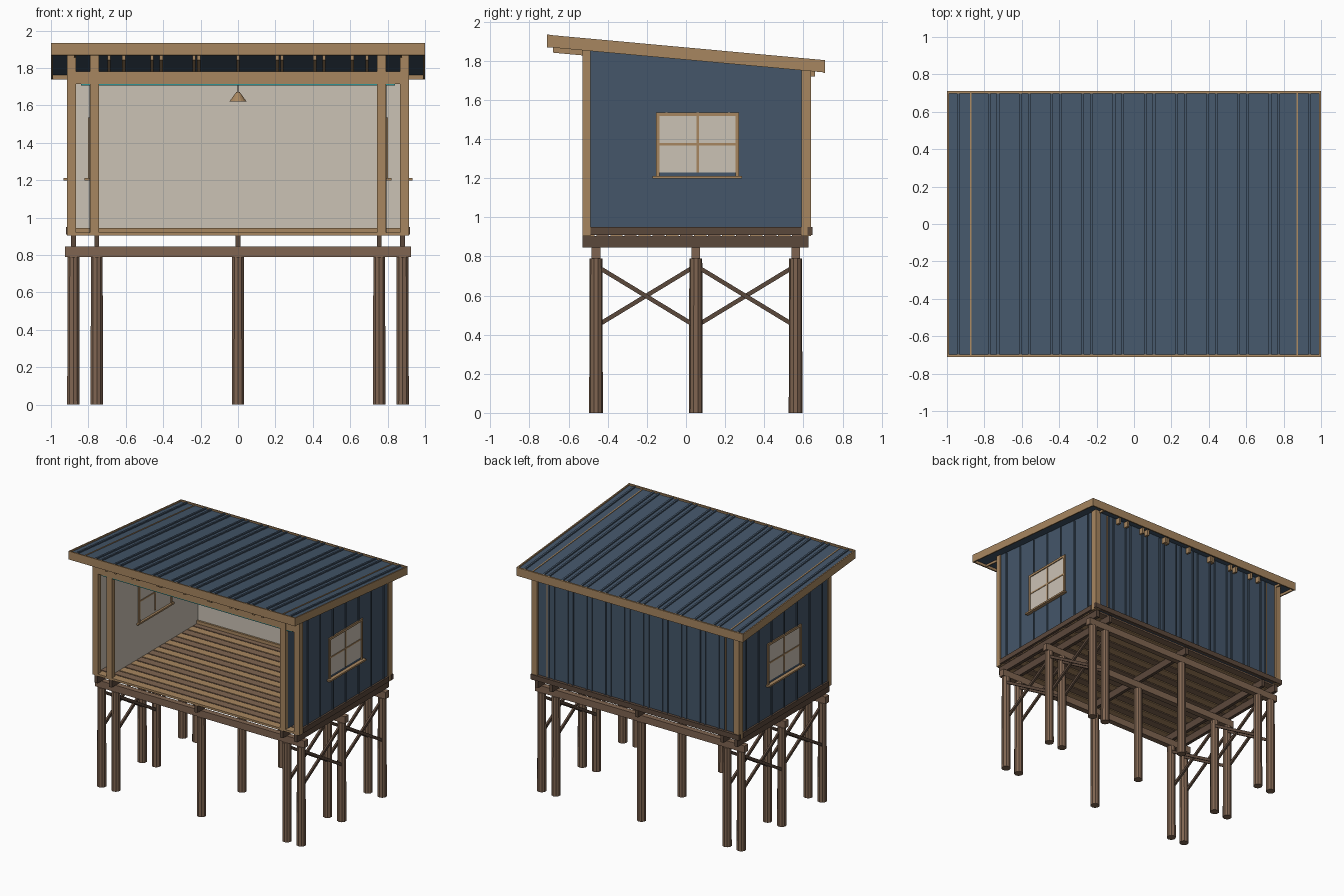
import bpy, bmesh, math
from mathutils import Vector

if "Cube" in bpy.data.objects:
    bpy.data.objects.remove(bpy.data.objects["Cube"])


def material(name, rgb):
    m = bpy.data.materials.new(name)
    m.diffuse_color = (*rgb, 1)
    m.use_nodes = True
    m.node_tree.nodes["Principled BSDF"].inputs["Base Color"].default_value = m.diffuse_color
    return m


TAN = material("tan timber", (0.39, 0.24, 0.115))
BLUE = material("slate blue metal", (0.058, 0.093, 0.142))
CREAM = material("cream lining", (0.60, 0.54, 0.46))
BROWN = material("post brown", (0.215, 0.13, 0.083))
DARK = material("dark joist brown", (0.105, 0.065, 0.044))
TEAL = material("teal light", (0.03, 0.30, 0.30))


def roof_z(y):
    """Height of the roof's top line."""
    return 1.867 - 0.0915 * y


def finish(name, bm, *mats):
    bmesh.ops.recalc_face_normals(bm, faces=bm.faces)
    me = bpy.data.meshes.new(name)
    bm.to_mesh(me)
    bm.free()
    for m in mats:
        me.materials.append(m)
    ob = bpy.data.objects.new(name, me)
    bpy.context.collection.objects.link(ob)
    return ob


def add_prism(bm, pts, x0, x1):
    """Extrude a (y, z) outline from x0 to x1."""
    a = [bm.verts.new((x0, y, z)) for y, z in pts]
    b = [bm.verts.new((x1, y, z)) for y, z in pts]
    n = len(pts)
    bm.faces.new(a)
    bm.faces.new(b[::-1])
    for i in range(n):
        j = (i + 1) % n
        bm.faces.new((a[i], b[i], b[j], a[j]))


def rect(y0, y1, z0, z1):
    return [(y0, z0), (y1, z0), (y1, z1), (y0, z1)]


def sloped(y0, y1, low, high):
    """Outline of a strip that follows the roof slope."""
    return [(y0, roof_z(y0) + low), (y1, roof_z(y1) + low),
            (y1, roof_z(y1) + high), (y0, roof_z(y0) + high)]


def prisms(name, mat, items):
    bm = bmesh.new()
    for pts, x0, x1 in items:
        add_prism(bm, pts, x0, x1)
    return finish(name, bm, mat)


def bar(y0, z0, y1, z1, w):
    """Outline of a straight diagonal bar."""
    d = Vector((y1 - y0, z1 - z0)).normalized() * w / 2
    return [(y0 - d.y, z0 + d.x), (y1 - d.y, z1 + d.x),
            (y1 + d.y, z1 - d.x), (y0 + d.y, z0 - d.x)]


POST_X = (-0.88, -0.755, 0, 0.755, 0.88)
POST_Y = (-0.46, 0.05, 0.56)

# Round stilts
bm = bmesh.new()
for x in POST_X:
    for y in POST_Y:
        r = bmesh.ops.create_cone(bm, cap_ends=True, segments=10, radius1=0.035,
                                  radius2=0.033, depth=0.79)
        bmesh.ops.translate(bm, verts=r["verts"], vec=(x, y, 0.395))
finish("stilts", bm, BROWN)

# Bearers on the stilts, then joists across them
prisms("bearers", BROWN, [(rect(y - 0.022, y + 0.022, 0.79, 0.845), -0.925, 0.925) for y in POST_Y])
prisms("joists", DARK, [(rect(-0.53, 0.625, 0.845, 0.903), x - 0.013, x + 0.013) for x in POST_X])

# Cross braces between the end stilts
braces = []
for x in POST_X:
    if x:
        for ya, yb in zip(POST_Y, POST_Y[1:]):
            braces.append((bar(ya + 0.02, 0.455, yb - 0.02, 0.74, 0.022), x - 0.018, x - 0.002))
            braces.append((bar(ya + 0.02, 0.74, yb - 0.02, 0.455, 0.022), x + 0.002, x + 0.018))
prisms("cross_braces", DARK, braces)

# Floor planks in alternating tones
planks = [(rect(-0.53 + i * 0.0715, -0.53 + i * 0.0715 + 0.062, 0.903, 0.92), -0.9, 0.9)
          for i in range(16)]
prisms("floor_planks_light", TAN, planks[::2])
prisms("floor_planks_dark", BROWN, planks[1::2])

# Side walls: outer and inner pair on each end, lined cream inside
for label, xo in (("outer", 0.905), ("inner", 0.793)):
    for side, s in (("left", -1), ("right", 1)):
        bm = bmesh.new()
        pts = [(-0.50, 0.915), (0.60, 0.915), (0.60, roof_z(0.60) - 0.04),
               (-0.50, roof_z(-0.50) - 0.04)]
        add_prism(bm, pts, s * (xo - 0.018), s * xo)
        ob = finish(f"{label}_wall_{side}", bm, BLUE, CREAM)
        for p in ob.data.polygons:
            p.material_index = int(p.normal.x * s < -0.5)

# Back wall, lined cream inside
bm = bmesh.new()
add_prism(bm, rect(0.60, 0.622, 0.915, roof_z(0.62) - 0.04), -0.89, 0.89)
ob = finish("back_wall", bm, BLUE, CREAM)
for p in ob.data.polygons:
    p.material_index = int(p.normal.y < -0.5)

# Seam positions, repeated mirrored across the centre
seams = sorted({round(s * (-0.94 + i * 0.1667), 3) for i in range(11) for s in (-1, 1)})

# Standing ribs on the back and side walls
ribs = [(rect(0.62, 0.63, 0.95, roof_z(0.63) - 0.05), x - 0.006, x + 0.006)
        for x in seams if abs(x) < 0.85]
for s in (-1, 1):
    for i in range(7):
        y = -0.42 + i * 0.16
        top = roof_z(y) - 0.05
        spans = [(0.95, 1.2), (1.535, top)] if -0.17 < y < 0.28 else [(0.95, top)]
        ribs += [(rect(y - 0.006, y + 0.006, a, b), s * 0.903, s * 0.912) for a, b in spans]
prisms("wall_ribs", BLUE, ribs)

# Windows: pane, frame with glazing bars, sill
panes, frames, sills = [], [], []
for xo in (0.905, 0.793):
    for s in (-1, 1):
        a, b = s * (xo - 0.026), s * (xo + 0.010)
        panes.append((rect(-0.14, 0.255, 1.23, 1.52), s * (xo - 0.021), s * (xo + 0.003)))
        frames += [(rect(-0.153, -0.136, 1.21, 1.535), a, b),
                   (rect(0.254, 0.271, 1.21, 1.535), a, b),
                   (rect(-0.136, 0.254, 1.517, 1.535), a, b)]
        c, d = s * (xo - 0.024), s * (xo + 0.006)
        frames += [(rect(0.053, 0.066, 1.23, 1.517), c, d),
                   (rect(-0.136, 0.254, 1.368, 1.380), c, d)]
        sills.append((rect(-0.172, 0.285, 1.198, 1.211), s * (xo - 0.035), s * (xo + 0.028)))
prisms("window_panes", CREAM, panes)
prisms("window_frames", TAN, frames)
prisms("window_sills", TAN, sills)

# Corner posts, opening posts and thin rear trims
posts = []
for s in (-1, 1):
    posts += [(rect(-0.53, -0.488, 0.905, roof_z(-0.5) - 0.042), s * 0.866, s * 0.914),
              (rect(0.59, 0.64, 0.905, roof_z(0.62) - 0.042), s * 0.866, s * 0.914),
              (rect(-0.53, -0.488, 0.905, roof_z(-0.5) - 0.042), s * 0.742, s * 0.790),
              (rect(0.61, 0.626, 0.95, roof_z(0.62) - 0.05), s * 0.784, s * 0.792)]
prisms("wall_posts", TAN, posts)

# Header over the opening with a light strip beneath it
prisms("front_header", TAN, [(rect(-0.525, -0.492, 1.715, 1.78), -0.866, 0.866)])
prisms("light_strip", TEAL, [(rect(-0.52, -0.505, 1.706, 1.715), -0.84, 0.84)])

# Skirting boards outside and base board inside
skirts = [(rect(0.622, 0.646, 0.91, 0.95), -0.92, 0.92)]
skirts += [(rect(-0.488, 0.59, 0.91, 0.95), s * 0.90, s * 0.92) for s in (-1, 1)]
prisms("outer_skirting", DARK, skirts)
prisms("inner_base_board", TAN, [(rect(0.585, 0.602, 0.918, 0.945), -0.885, 0.885)])

# Roof sheet, ribs, rafters
prisms("roof_sheet", BLUE, [(sloped(-0.70, 0.70, -0.042, -0.010), -0.992, 0.992)])
prisms("roof_ribs", BLUE, [(sloped(-0.70, 0.70, -0.012, 0.0), x - 0.007, x + 0.007) for x in seams])
prisms("rafters", TAN, [(sloped(-0.68, 0.66, -0.088, -0.04), x - 0.009, x + 0.009)
                        for x in (-0.69, -0.61, -0.46, -0.41, -0.235, -0.21, 0,
                                  0.21, 0.235, 0.41, 0.46, 0.61, 0.69)])

# Fascia boards and the two narrow strips let into the roof
fascia = [(sloped(-0.71, -0.698, -0.064, 0.002), -1, 1),
          (sloped(0.698, 0.71, -0.064, 0.002), -1, 1)]
for s in (-1, 1):
    fascia.append((sloped(-0.698, 0.698, -0.062, 0.001), s * 0.99, s * 1.0))
    fascia.append((sloped(-0.698, 0.698, -0.060, -0.006), s * 0.868, s * 0.877))
prisms("fascia", TAN, fascia)

# Pendant lamp on a cord
bm = bmesh.new()
r = bmesh.ops.create_cone(bm, cap_ends=True, segments=16, radius1=0.046, radius2=0.010, depth=0.05)
bmesh.ops.translate(bm, verts=r["verts"], vec=(0, 0.05, 1.645))
finish("lamp_shade", bm, TAN)
prisms("lamp_cord", DARK, [(rect(0.047, 0.053, 1.665, 1.80), -0.003, 0.003)])
